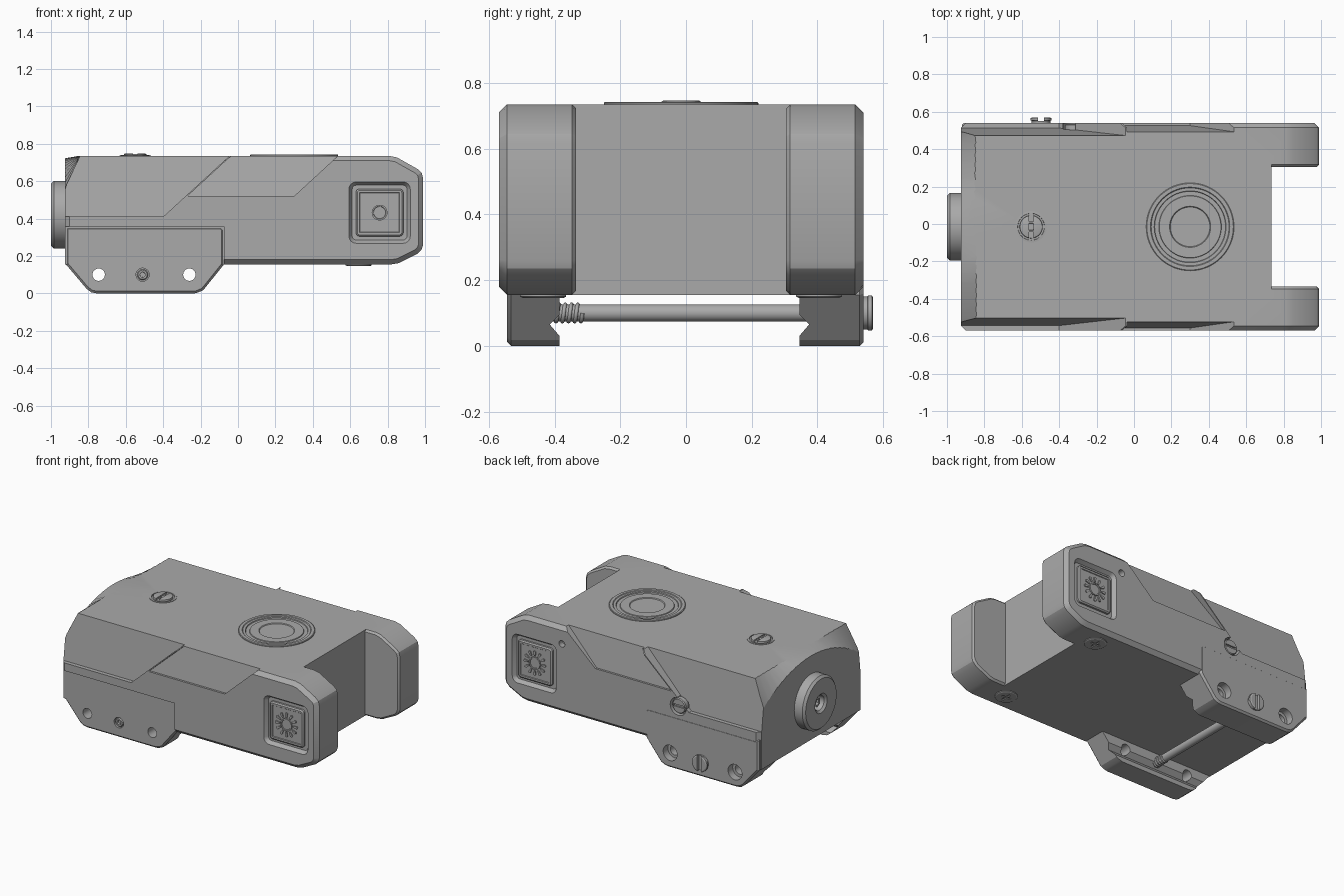
import bpy, bmesh, math
from mathutils import Vector, Matrix

if "Cube" in bpy.data.objects:
    bpy.data.objects.remove(bpy.data.objects["Cube"])

YC = -0.015   # centre plane of the housing
mat = bpy.data.materials.new("plain grey")
mat.diffuse_color = (0.40, 0.40, 0.40, 1)
mat.use_nodes = True
mat.node_tree.nodes["Principled BSDF"].inputs["Base Color"].default_value = mat.diffuse_color


def loft(name, rings):
    """Skin a list of equal-length rings and cap both ends."""
    bm = bmesh.new()
    vs = [[bm.verts.new((p[0], p[1] + YC, p[2])) for p in r] for r in rings]
    n = len(rings[0])
    for a, b in zip(vs, vs[1:]):
        for i in range(n):
            bm.faces.new((a[i], a[(i + 1) % n], b[(i + 1) % n], b[i]))
    bm.faces.new(vs[0])
    bm.faces.new(vs[-1])
    bmesh.ops.recalc_face_normals(bm, faces=bm.faces)
    me = bpy.data.meshes.new(name)
    bm.to_mesh(me)
    bm.free()
    ob = bpy.data.objects.new(name, me)
    bpy.context.collection.objects.link(ob)
    me.materials.append(mat)
    return ob


def inset(pts, d):
    """Move every edge of a convex outline inward by d."""
    area = sum(a[0] * b[1] - b[0] * a[1] for a, b in zip(pts, pts[1:] + pts[:1]))
    s = 1 if area > 0 else -1
    out = []
    for i, p in enumerate(pts):
        p = Vector(p)
        e1 = (p - Vector(pts[i - 1])).normalized()
        e2 = (Vector(pts[(i + 1) % len(pts)]) - p).normalized()
        n1, n2 = Vector((-e1.y, e1.x)) * s, Vector((-e2.y, e2.x)) * s
        out.append(tuple(p + (n1 + n2) * d / (1 + n1.dot(n2))))
    return out


def prism(name, outline, steps):
    """xz outline lofted along y; steps are (y, inset)."""
    return loft(name, [[(x, y, z) for x, z in inset(outline, d)] for y, d in steps])


def lathe(name, profile, loc, axis, n=48):
    """Turn (radius, height) pairs round an axis through loc."""
    rot = Vector((0, 0, 1)).rotation_difference(Vector(axis)).to_matrix()
    return loft(name, [[Vector(loc) + rot @ Vector((r * math.cos(2 * math.pi * i / n),
                r * math.sin(2 * math.pi * i / n), h)) for i in range(n)] for r, h in profile])


def box(name, x0, x1, y0, y1, z0, z1):
    return prism(name, [(x0, z0), (x1, z0), (x1, z1), (x0, z1)], [(y0, 0), (y1, 0)])


def combine(ob, other, op='DIFFERENCE'):
    m = ob.modifiers.new("bool", 'BOOLEAN')
    m.operation, m.object, m.solver = op, other, 'EXACT'
    bpy.context.view_layer.objects.active = ob
    bpy.ops.object.modifier_apply(modifier=m.name)
    bpy.data.objects.remove(other, do_unlink=True)


def rounded(cx, cz, h, r):
    return [(cx + sx * (h - r) + r * math.cos(a), cz + sz * (h - r) + r * math.sin(a))
            for q, (sx, sz) in enumerate([(1, 1), (-1, 1), (-1, -1), (1, -1)])
            for a in [math.pi / 2 * (q + k / 4) for k in range(5)]]


# housing: centre block with two long side arms
side = [(-.925, .735), (.81, .735), (.85, .727), (.96, .665), (.982, .645), (.99, .615),
        (.99, .26), (.982, .235), (.96, .212), (.86, .162), (.82, .155), (-.925, .155)]
housing = box("housing", -.925, .735, -.335, .335, .155, .735)
for s in (-1, 1):
    arm = prism("arm", side, [(s * .32, .012), (s * .332, 0), (s * .53, 0), (s * .555, .025)])
    combine(housing, arm, 'UNION')

# curved scoop over the rear end
rings = []
for i in range(25):
    y = -.6 + i * .05
    p1 = Vector((-.926, .722 - .16 * (y / .5) ** 2))
    p2 = Vector((-.845, .736))
    d = (p2 - p1) * .3
    a, b = p1 - d, p2 + d
    rings.append([(a.x, y, a.y), (b.x, y, b.y), (-.85, y, .95), (-1.1, y, .95)])
combine(housing, loft("scoop", rings))

# stepped side panels, sunk more towards the top
panels = [([(-1.0, .41), (-.40, .41), (-.03, .75), (-1.0, .75)], .528, .488),
          ([(-.27, .52), (.30, .52), (.55, .75), (-.02, .75)], .541, .508)]
for s in (-1, 1):
    for pts, low, high in panels:
        def depth(z, lo=low, hi=high, z0=pts[0][1]):
            return lo + (hi - lo) * (z - z0) / (.735 - z0)
        combine(housing, loft("panel_cut", [[(x, s * depth(z), z) for x, z in pts],
                                            [(x, s * .7, z) for x, z in pts]]))
    # pocket for the square button
    combine(housing, prism("pocket", rounded(.757, .432, .165, .04),
                           [(s * .53, .018), (s * .556, 0), (s * .6, 0)]))

# other sockets in the housing
combine(housing, box("clamp_recess", -1, -.075, -.6, -.527, .1, .357))
combine(housing, lathe("dial_pocket", [(.225, -.03), (.225, .1)], (.3, 0, .735), (0, 0, 1)))
combine(housing, lathe("cap_pocket", [(.08, -.02), (.08, .1)], (-.55, 0, .735), (0, 0, 1)))
combine(housing, lathe("screw_pocket", [(.06, -.04), (.06, .1)], (-.32, .555, .43), (0, 1, 0)))
combine(housing, lathe("pin_hole", [(.022, -.04), (.022, .1)], (.55, .555, .62), (0, 1, 0)))

# square buttons with a ring of raised bars
for s, tag in ((-1, "front"), (1, "back")):
    prism(tag + "_button", rounded(.757, .432, .127, .02),
          [(s * .52, 0), (s * .543, 0), (s * .55, .008), (s * .55, .02), (s * .546, .023)])
    lathe(tag + "_button_hub", [(.042, 0), (.042, .01), (.034, .01), (.032, .005)],
          (.757, s * .545, .432), (0, s, 0), 32)
    for k in range(12):
        c, n = math.cos(k * math.pi / 6), math.sin(k * math.pi / 6)
        bar = [(.757 + r * c - w * n, .432 + r * n + w * c)
               for r, w in ((.05, -.004), (.078, -.009), (.084, 0), (.078, .009), (.05, .004))]
        prism("%s_button_bar_%d" % (tag, k), bar, [(s * .543, 0), (s * .553, 0)])

# rail clamps with a dovetail groove
jaw = [(-.92, .357), (-.09, .357), (-.075, .342), (-.075, .155), (-.185, .018), (-.215, .004),
       (-.235, 0), (-.755, 0), (-.785, .006), (-.81, .025), (-.92, .155)]
for s, tag, inner, outer in ((-1, "front", .37, .53), (1, "back", .36, .556)):
    clamp = prism(tag + "_clamp", jaw, [(s * inner, 0), (s * (outer - .012), 0), (s * outer, .012)])
    groove = [(-2, 0), (0, 0), (0, .03), (.03, .065), (0, .095), (0, .1), (-2, .1)]
    combine(clamp, loft("groove", [[(x, s * (inner + max(u, -.1)), max(z, -.1) if u >= 0 else (z - .05 if z == 0 else z))
                                    for u, z in groove] for x in (-1.2, .2)]))
    for x in (-.745, -.26):
        combine(clamp, lathe("hole", [(.033, -.7), (.033, .7)], (x, 0, .1), (0, 1, 0)))
        if s > 0:
            combine(clamp, lathe("bore", [(.052, -.05), (.052, .1)], (x, outer, .1), (0, 1, 0)))
    if s < 0:
        combine(clamp, lathe("bore", [(.035, -.015), (.035, .1)], (-.51, -outer, .1), (0, -1, 0)))

# clamp bolt, its end, spring and slotted knob
lathe("clamp_bolt", [(.026, -.5), (.026, .53)], (-.51, 0, .1), (0, 1, 0), 32)
lathe("bolt_end", [(.029, 0), (.029, .018), (.024, .024), (.014, .024), (.013, .006)],
      (-.51, -.505, .1), (0, -1, 0), 32)
knob = lathe("clamp_knob", [(.05, 0), (.05, .012), (.056, .014), (.056, .026), (.048, .03)],
             (-.497, .555, .1), (0, 1, 0))
combine(knob, box("slot", -.512, -.482, .567, .7, 0, .2))
cu = bpy.data.curves.new("spring", 'CURVE')
cu.dimensions, cu.bevel_depth, cu.bevel_resolution = '3D', .006, 2
sp = cu.splines.new('POLY')
sp.points.add(80)
for i, p in enumerate(sp.points):
    a = i * 2 * math.pi * 5 / 80
    p.co = (-.51 + .026 * math.cos(a), -.41 + .095 * i / 80, .1 + .026 * math.sin(a), 1)
spring = bpy.data.objects.new("spring", cu)
bpy.context.collection.objects.link(spring)
cu.materials.append(mat)

# top dial with concentric steps
lathe("top_dial", [(.235, -.002), (.235, .005), (.231, .008), (.212, .008), (.208, .004),
                   (.192, .004), (.185, -.012), (.172, -.012), (.165, .003), (.11, .003),
                   (.104, -.004)], (.3, 0, .735), (0, 0, 1), 64)
# small slotted cap on the top
cap = lathe("top_cap", [(.084, -.002), (.084, .003), (.072, .004), (.07, -.006), (.062, -.006),
                        (.06, .01), (.055, .012)], (-.55, 0, .735), (0, 0, 1))
combine(cap, box("slot", -.562, -.538, -.063, .063, .735, .8))
lathe("top_cap_hex", [(.032, -.01), (.032, .009), (.022, .009), (.02, .002)], (-.55, 0, .735), (0, 0, 1), 6)

# round cap on the rear end
lathe("rear_cap", [(.18, -.03), (.18, .06), (.165, .075), (.065, .075), (.05, .062),
                   (.045, .02)], (-.925, 0, .42), (-1, 0, 0), 64)
lathe("rear_cap_socket", [(.032, .0), (.032, .045), (.02, .045), (.018, .03)],
      (-.925, 0, .42), (-1, 0, 0), 6)

# side adjuster screw and underside screws with cross slots
screw = lathe("side_screw", [(.05, -.05), (.05, -.012), (.045, -.006)], (-.32, .555, .43), (0, 1, 0))
combine(screw, box("slot", -.36, -.28, .538, .7, .423, .437))
for s in (-1, 1):
    foot = lathe("underside_screw", [(.07, -.01), (.07, .005), (.062, .009)], (.645, s * .42, .155), (0, 0, -1))
    combine(foot, box("slot", .61, .68, s * .42 - .007, s * .42 + .007, .1, .152))
    combine(foot, box("slot", .638, .652, s * .42 - .035, s * .42 + .035, .1, .152))

# smooth round surfaces, crisp edges
bpy.ops.object.select_all(action='DESELECT')
for ob in bpy.context.scene.objects:
    if ob.type == 'MESH':
        ob.select_set(True)
        bpy.context.view_layer.objects.active = ob
bpy.ops.object.shade_smooth_by_angle(angle=math.radians(22))
